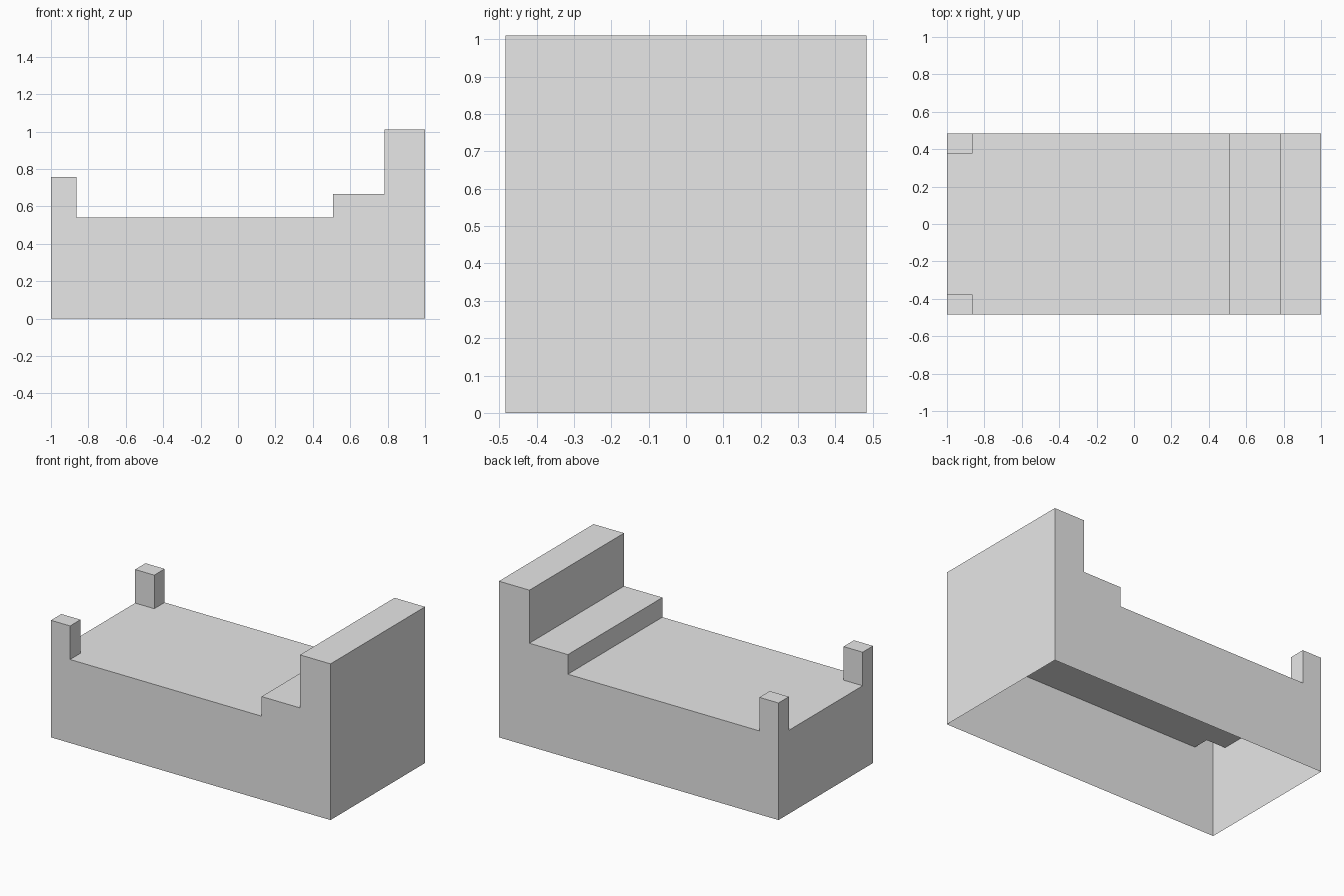
import bpy
import bmesh

cube = bpy.data.objects.get("Cube")
if cube:
    bpy.data.objects.remove(cube, do_unlink=True)

# Main sizes
L, W = 1.0, 0.483             # half length, half width
DECK, PILLOW, HEAD, POST = 0.54, 0.667, 1.01, 0.757
PILLOW_X, HEAD_X = 0.507, 0.782
POST_X, POST_Y = -0.863, 0.377  # inner edges of the foot posts

grey = bpy.data.materials.new("light_grey")
grey.use_nodes = True
grey.diffuse_color = (0.8, 0.8, 0.8, 1)
grey.node_tree.nodes["Principled BSDF"].inputs["Base Color"].default_value = (0.8, 0.8, 0.8, 1)

bm = bmesh.new()


def face(points):
    return bm.faces.new([bm.verts.new(p) for p in points])


# Stepped profile from the head end down to the deck
steps = [(L, 0), (L, HEAD), (HEAD_X, HEAD), (HEAD_X, PILLOW),
         (PILLOW_X, PILLOW), (PILLOW_X, DECK)]
post_outline = [(POST_X, DECK), (POST_X, POST), (-L, POST), (-L, 0)]

# Long side walls, and the three open faces of each foot post
for s in (-1, 1):
    face([(x, s * W, z) for x, z in steps + post_outline])
    out, inn = s * W, s * POST_Y
    face([(-L, out, POST), (POST_X, out, POST), (POST_X, inn, POST), (-L, inn, POST)])
    face([(POST_X, out, DECK), (POST_X, inn, DECK), (POST_X, inn, POST), (POST_X, out, POST)])
    face([(-L, inn, DECK), (POST_X, inn, DECK), (POST_X, inn, POST), (-L, inn, POST)])

# Headboard and pillow strips running across the width
for (x0, z0), (x1, z1) in zip(steps, steps[1:]):
    face([(x0, -W, z0), (x0, W, z0), (x1, W, z1), (x1, -W, z1)])

# Mattress deck, notched around the posts
half = [(PILLOW_X, W), (POST_X, W), (POST_X, POST_Y), (-L, POST_Y)]
face([(x, y, DECK) for x, y in half] + [(x, -y, DECK) for x, y in reversed(half)])

# Foot end wall including the post ends
half = [(W, 0), (W, POST), (POST_Y, POST), (POST_Y, DECK)]
face([(-L, y, z) for y, z in half] + [(-L, -y, z) for y, z in reversed(half)])

# Weld into one shell, open underneath, facing outward
bmesh.ops.remove_doubles(bm, verts=bm.verts, dist=0.0001)
bmesh.ops.recalc_face_normals(bm, faces=bm.faces)
bm.normal_update()
if max(bm.faces, key=lambda f: f.calc_center_median().z).normal.z < 0:
    bmesh.ops.reverse_faces(bm, faces=bm.faces)

mesh = bpy.data.meshes.new("bed_frame")
bm.to_mesh(mesh)
bm.free()
mesh.materials.append(grey)
bpy.context.collection.objects.link(bpy.data.objects.new("bed_frame", mesh))
